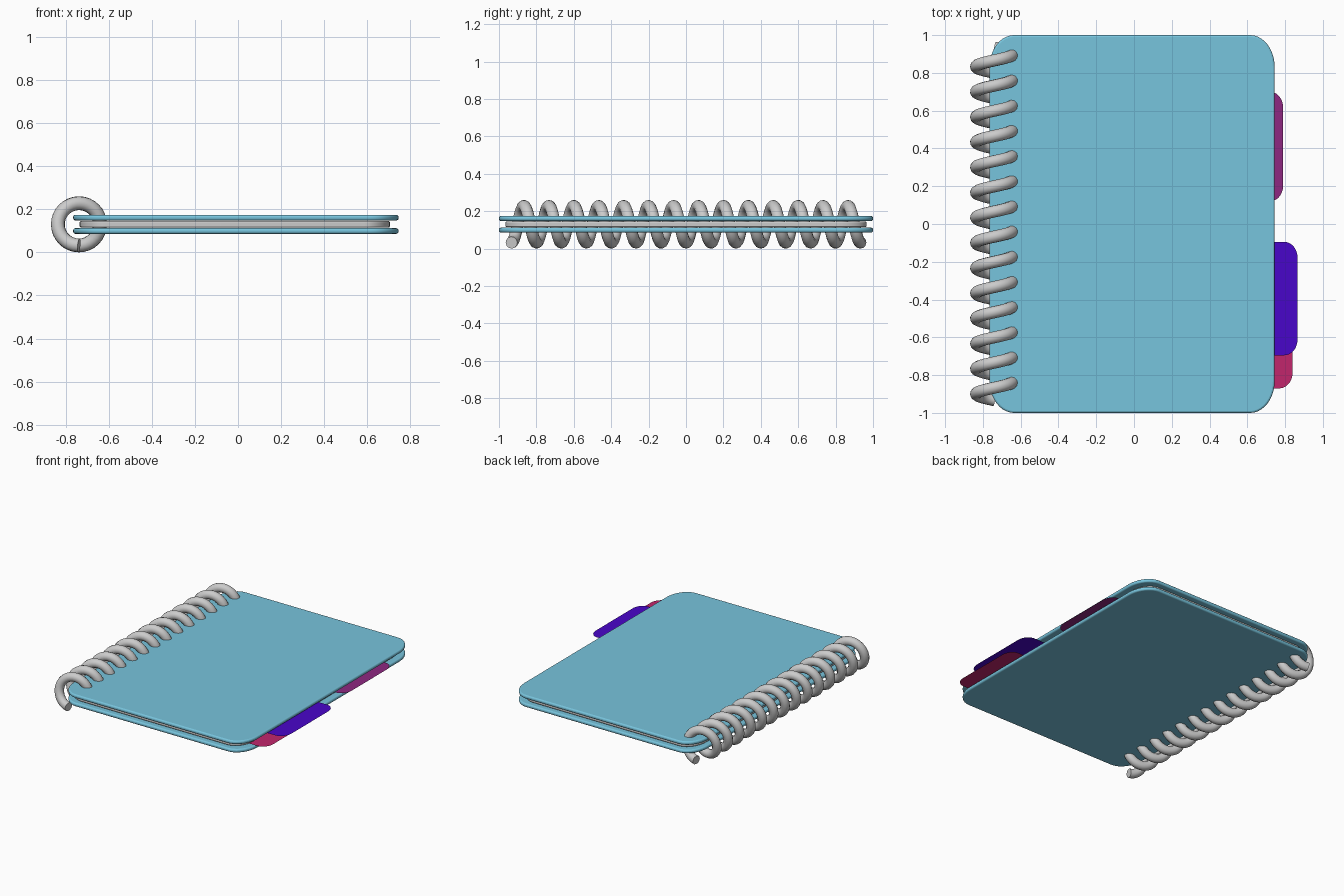
import bpy, bmesh
from math import sin, cos, pi, radians

if "Cube" in bpy.data.objects:
    bpy.data.objects.remove(bpy.data.objects["Cube"])


def material(name, rgb):
    # Screen colour (0-255) to linear diffuse colour
    m = bpy.data.materials.new(name)
    m.diffuse_color = [(c / 255) ** 2.2 for c in rgb] + [1]
    m.use_nodes = True
    m.node_tree.nodes["Principled BSDF"].inputs["Base Color"].default_value = m.diffuse_color
    return m


def rounded_outline(x0, x1, y0, y1, rx, ry, corners=(0, 1, 2, 3), seg=10):
    # Corner order: right-back, left-back, left-front, right-front
    pts = []
    for i, (x, y, sx, sy) in enumerate([(x1, y1, 1, 1), (x0, y1, -1, 1),
                                        (x0, y0, -1, -1), (x1, y0, 1, -1)]):
        if i not in corners:
            pts.append((x, y))
            continue
        for k in range(seg + 1):
            a = i * pi / 2 + k / seg * pi / 2
            pts.append((x - sx * rx + rx * cos(a), y - sy * ry + ry * sin(a)))
    return pts


def sheet(name, outline, z0, z1, mat=None, bevel=0.0):
    bm = bmesh.new()
    face = bm.faces.new([bm.verts.new((x, y, z0)) for x, y in outline])
    if z1 > z0:
        ext = bmesh.ops.extrude_face_region(bm, geom=[face])["geom"]
        bmesh.ops.translate(bm, vec=(0, 0, z1 - z0),
                            verts=[v for v in ext if isinstance(v, bmesh.types.BMVert)])
        bmesh.ops.recalc_face_normals(bm, faces=bm.faces)
    me = bpy.data.meshes.new(name)
    bm.to_mesh(me)
    bm.free()
    ob = bpy.data.objects.new(name, me)
    bpy.context.collection.objects.link(ob)
    if mat:
        me.materials.append(mat)
    if bevel:
        b = ob.modifiers.new("soft_edge", 'BEVEL')
        b.width, b.segments = bevel, 3
        b.limit_method, b.angle_limit = 'ANGLE', radians(40)
        smooth(ob)
    return ob


def smooth(ob):
    bpy.ops.object.select_all(action='DESELECT')
    ob.select_set(True)
    bpy.context.view_layer.objects.active = ob
    bpy.ops.object.shade_smooth_by_angle(angle=radians(35))


# Covers
blue = material("cover_blue", (119, 195, 220))
cover = rounded_outline(-0.765, 0.745, -1, 1, 0.13, 0.17)
sheet("bottom_cover", cover, 0.086, 0.112, blue, 0.01)
sheet("top_cover", cover, 0.148, 0.174, blue, 0.01)

# Page block
pages = rounded_outline(-0.735, 0.705, -0.965, 0.965, 0.12, 0.16)
sheet("pages", pages, 0.115, 0.145, None, 0.007)

# Thin divider tabs on the right edge
for name, rgb, x1, y0, y1, z in [
        ("violet_tab", (140, 44, 128), 0.79, 0.12, 0.70, 0.126),
        ("indigo_tab", (74, 14, 200), 0.866, -0.695, -0.095, 0.139),
        ("crimson_tab", (192, 42, 108), 0.84, -0.87, -0.29, 0.121)]:
    outline = rounded_outline(0.55, x1, y0, y1, 0.07, 0.085, corners=(0, 3))
    sheet(name, outline, z, z, material(name, rgb))

# Spiral binding
TURNS, STEPS, R = 14, 32, 0.098
curve = bpy.data.curves.new("spiral_binding", 'CURVE')
curve.dimensions = '3D'
curve.bevel_depth = 0.032
curve.bevel_resolution = 4
curve.use_fill_caps = True
spline = curve.splines.new('POLY')
n = TURNS * STEPS
spline.points.add(n)
for i in range(n + 1):
    a = -pi / 2 + 2 * pi * i / STEPS
    spline.points[i].co = (-0.738 + R * cos(a), 0.933 - 1.866 * i / n,
                           0.13 + R * sin(a), 1)
coil = bpy.data.objects.new("spiral_binding", curve)
bpy.context.collection.objects.link(coil)
bpy.ops.object.select_all(action='DESELECT')
coil.select_set(True)
bpy.context.view_layer.objects.active = coil
bpy.ops.object.convert(target='MESH')
smooth(bpy.context.view_layer.objects.active)
